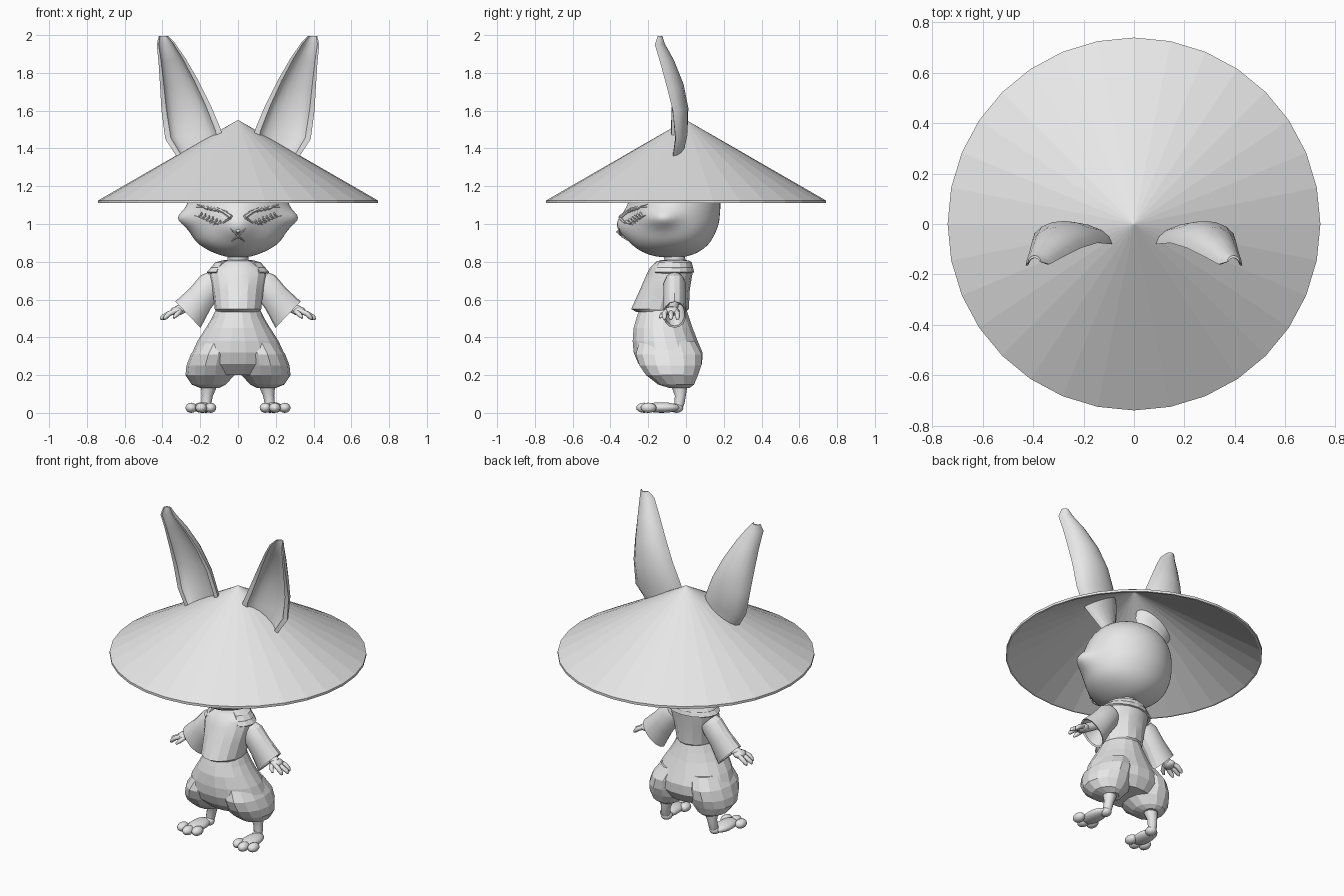
import bpy
import bmesh
from math import cos, sin, pi, exp, radians
from mathutils import Vector
from mathutils.bvhtree import BVHTree

cube = bpy.data.objects.get("Cube")
if cube:
    bpy.data.objects.remove(cube, do_unlink=True)

GREY = (0.8, 0.8, 0.8, 1.0)
clay = bpy.data.materials.new("plain_grey")
clay.use_nodes = True
clay.diffuse_color = GREY
clay.node_tree.nodes["Principled BSDF"].inputs["Base Color"].default_value = GREY


def finish(name, bm, smooth=None, mirror=False, subdivide=0, thickness=0):
    """Turn a bmesh into a finished, named object."""
    bmesh.ops.recalc_face_normals(bm, faces=bm.faces[:])
    mesh = bpy.data.meshes.new(name)
    bm.to_mesh(mesh)
    bm.free()
    mesh.materials.append(clay)
    obj = bpy.data.objects.new(name, mesh)
    bpy.context.collection.objects.link(obj)
    if smooth:
        bpy.ops.object.select_all(action='DESELECT')
        obj.select_set(True)
        bpy.context.view_layer.objects.active = obj
        bpy.ops.object.shade_smooth_by_angle(angle=radians(smooth))
    if thickness:
        obj.modifiers.new("Thickness", 'SOLIDIFY').thickness = thickness
    if subdivide:
        level = obj.modifiers.new("Subdivision", 'SUBSURF')
        level.levels = level.render_levels = subdivide
    if mirror:
        obj.modifiers.new("Mirror", 'MIRROR').use_mirror_merge = False
    return obj


def skin(rings, cap=True):
    """Join equal-length loops of points into one surface."""
    bm = bmesh.new()
    loops = [[bm.verts.new(p) for p in ring] for ring in rings]
    n = len(loops[0])
    for low, high in zip(loops, loops[1:]):
        for i in range(n):
            j = (i + 1) % n
            bm.faces.new((low[i], low[j], high[j], high[i]))
    if cap:
        bm.faces.new(loops[0][::-1])
        bm.faces.new(loops[-1])
    return bm


def oval(z, x, half, front, back, n):
    """Level oval given by its half width and its front and back y."""
    mid, deep = (front + back) / 2, (back - front) / 2
    turn = [2 * pi * i / n for i in range(n)]
    return [Vector((x + half * cos(a), mid + deep * sin(a), z)) for a in turn]


def tube(points, n=10):
    """Round limb through (x, y, z, radius) points."""
    ends = Vector(points[-1][:3]) - Vector(points[0][:3])
    spin = ends.to_track_quat('Z', 'Y')
    turn = [2 * pi * i / n for i in range(n)]
    return skin([[Vector(p[:3]) + spin @ Vector((p[3] * cos(a), p[3] * sin(a), 0))
                  for a in turn] for p in points])


def blob(name, place, size):
    """Mirrored smooth ellipsoid."""
    bm = bmesh.new()
    bmesh.ops.create_uvsphere(bm, u_segments=14, v_segments=8, radius=1)
    bmesh.ops.scale(bm, vec=size, verts=bm.verts[:])
    bmesh.ops.translate(bm, vec=place, verts=bm.verts[:])
    finish(name, bm, 180, mirror=True)


# Wide cone hat, hollow below
hat = [(1.55, .002), (1.125, .74), (1.11, .74), (1.11, .728), (1.535, .002)]
finish("hat", skin([oval(z, 0, r, -r, r, 32) for z, r in hat]))

# Head with a short muzzle and pointed cheek tufts
head_rows = [
    (.822, .04, -.12, -.03), (.835, .10, -.20, .04), (.87, .18, -.26, .10),
    (.91, .23, -.285, .135), (.95, .25, -.295, .155), (.985, .26, -.30, .17),
    (1.02, .265, -.305, .178), (1.05, .268, -.305, .18), (1.08, .268, -.305, .183),
    (1.12, .265, -.30, .183), (1.18, .25, -.28, .175), (1.24, .21, -.235, .14),
    (1.29, .14, -.18, .08), (1.32, .03, -.08, -.02)]


def face_shape(p):
    """Push out the muzzle and the cheek tufts."""
    if p.y < -.15:
        p.y -= .075 * exp(-(p.x / .09) ** 2 - ((p.z - .99) / .075) ** 2)
    tuft = .075 * exp(-((p.y + .13) / .08) ** 2 - ((p.z - 1.03) / .045) ** 2)
    p.x += tuft * (1 if p.x > 0 else -1) * min(1, abs(p.x) * 5)
    return p


head = skin([[face_shape(p) for p in oval(z, 0, w, f, b, 40)] for z, w, f, b in head_rows])
face = BVHTree.FromBMesh(head)
finish("head", head, 180, subdivide=1)


def strand(name, path, thick, mirror=True):
    """Tapered tuft lying on the face, through (x, z) points."""
    points = []
    for i, (x, z) in enumerate(path):
        hit = face.ray_cast(Vector((x, -1, z)), Vector((0, 1, 0)))[0]
        y = hit.y if hit else -.28
        points.append((x, y - .002, z, thick * (1 - .8 * i / (len(path) - 1))))
    finish(name, tube(points, 6), 40, mirror=mirror)


# Closed eyes, brows, lashes, nose and mouth
strand("eyelid", [(.045, 1.03), (.08, 1.008), (.12, 1.005), (.16, 1.02), (.20, 1.045)], .009)
strand("brow", [(.035, 1.035), (.07, 1.06), (.11, 1.08), (.16, 1.09), (.22, 1.09)], .012)
for i in range(6):
    x = .09 + .02 * i
    strand("lash", [(x, 1.015 + .008 * i), (x + .02, 1.0 + .008 * i), (x + .04, .995 + .01 * i)], .009)
    strand("brow_tuft", [(x - .03, 1.06 + .004 * i), (x, 1.075 + .004 * i), (x + .03, 1.085 + .004 * i)], .008)
strand("mouth", [(0, .935), (.02, .92), (.04, .905)], .006)
strand("nose_wing", [(0, .94), (.02, .955), (.04, .975)], .007)
strand("nose", [(0, .965), (0, .95), (0, .925)], .012, mirror=False)

# Cupped ears: inner edge, outer edge and depth of the back, base to tip
ear_rows = [
    ((.10, -.06, 1.23), (.19, -.04, 1.21), .04),
    ((.075, -.075, 1.42), (.32, -.07, 1.35), .06),
    ((.09, -.08, 1.50), (.385, -.055, 1.45), .075),
    ((.145, -.075, 1.63), (.405, -.07, 1.6), .085),
    ((.21, -.095, 1.76), (.412, -.10, 1.72), .085),
    ((.28, -.13, 1.88), (.42, -.135, 1.85), .07),
    ((.335, -.16, 1.96), (.43, -.165, 1.95), .05),
    ((.37, -.15, 1.995), (.42, -.15, 1.995), .025)]


def ear_ring(inner, outer, depth, n=8):
    a, b = Vector(inner), Vector(outer)
    mid, side, back = (a + b) / 2, (a - b) / 2, Vector((0, depth, 0))
    turn = [pi * i / n for i in range(n + 1)]
    shell = [mid + side * cos(t) + back * sin(t) for t in turn]
    bowl = [mid + side * .8 * cos(t) + back * .6 * sin(t) for t in reversed(turn)]
    return shell + bowl


finish("ear", skin([ear_ring(*row) for row in ear_rows]), 35, mirror=True)

# Neck
finish("neck", tube([(0, -.06, .76, .065), (0, -.06, .82, .055), (0, -.07, .88, .07)], 16), 60)

# Tunic and open shoulder collar
tunic = [(.535, .115, -.265, 0), (.55, .123, -.29, .015), (.65, .135, -.245, .02),
         (.73, .15, -.21, .033), (.77, .145, -.19, .038), (.80, .10, -.16, .025),
         (.81, .07, -.13, 0)]
finish("tunic", skin([oval(z, 0, w, f, b, 16) for z, w, f, b in tunic]), 20)
collar_rows = [(.808, .08, -.15, .015), (.797, .12, -.175, .03), (.745, .165, -.20, .043)]
collar = skin([oval(z, 0, w, f, b, 16) for z, w, f, b in collar_rows], cap=False)
opening = [f for f in collar.faces if f.calc_center_median().y < -.14]
bmesh.ops.delete(collar, geom=opening, context='FACES')
finish("collar", collar, thickness=.01)

# Baggy trousers: shared top and one puffed leg per side
trousers = [(.2, .17, -.19, .05), (.26, .235, -.255, .088), (.32, .242, -.28, .09),
            (.38, .215, -.285, .065), (.45, .17, -.28, .037), (.5, .14, -.265, .02),
            (.545, .118, -.25, .005)]
finish("trousers", skin([oval(z, 0, w, f, b, 18) for z, w, f, b in trousers]))
puff = [(.132, .15, .05, -.09, .02), (.15, .155, .09, -.15, .045), (.2, .148, .13, -.215, .067),
        (.25, .145, .128, -.25, .085), (.31, .13, .12, -.27, .088), (.38, .1, .1, -.25, .05)]
finish("trouser_leg", skin([oval(*row, 14) for row in puff]), mirror=True)

# Flared sleeves, hollow at the cuff: centre x and z, half height, half depth
sleeve = [(.12, .70, .06, .05), (.145, .675, .075, .06), (.20, .605, .078, .06),
          (.265, .52, .097, .062), (.262, .524, .088, .053), (.2, .6, .05, .04)]
lean = Vector((.69, 0, .72))
rings = []
for x, z, tall, deep in sleeve:
    turn = [2 * pi * i / 14 for i in range(14)]
    rings.append([Vector((x, -.06, z)) + lean * tall * cos(a) + Vector((0, deep * sin(a), 0))
                  for a in turn])
finish("sleeve", skin(rings), 25, mirror=True)

# Forearms, palms and fingers
finish("forearm", tube([(.18, -.06, .625, .03), (.27, -.065, .565, .026), (.32, -.075, .54, .028)]),
       60, mirror=True)
blob("palm", (.325, -.075, .538), (.036, .042, .024))
for y, reach in [(-.115, .385), (-.08, .402), (-.045, .39)]:
    finish("finger", tube([(.33, -.075 + (y + .075) * .7, .54, .014), (.365, y, .525, .014),
                           (reach, y, .505, .012), (reach + .008, y, .495, .005)], 8),
           60, mirror=True)
finish("thumb", tube([(.31, -.10, .535, .014), (.325, -.128, .52, .013), (.34, -.138, .503, .006)], 8),
       60, mirror=True)

# Legs, feet and toes
finish("leg", tube([(.15, -.04, .2, .055), (.155, -.035, .14, .042), (.163, -.03, .09, .029),
                    (.168, -.035, .05, .027), (.17, -.04, .02, .02)], 12), 60, mirror=True)
blob("heel", (.17, -.05, .026), (.033, .036, .026))
blob("foot", (.188, -.13, .028), (.052, .10, .028))
for x, y in [(.145, -.2), (.195, -.222), (.248, -.198)]:
    blob("toe", (x, y, .027), (.031, .042, .027))
